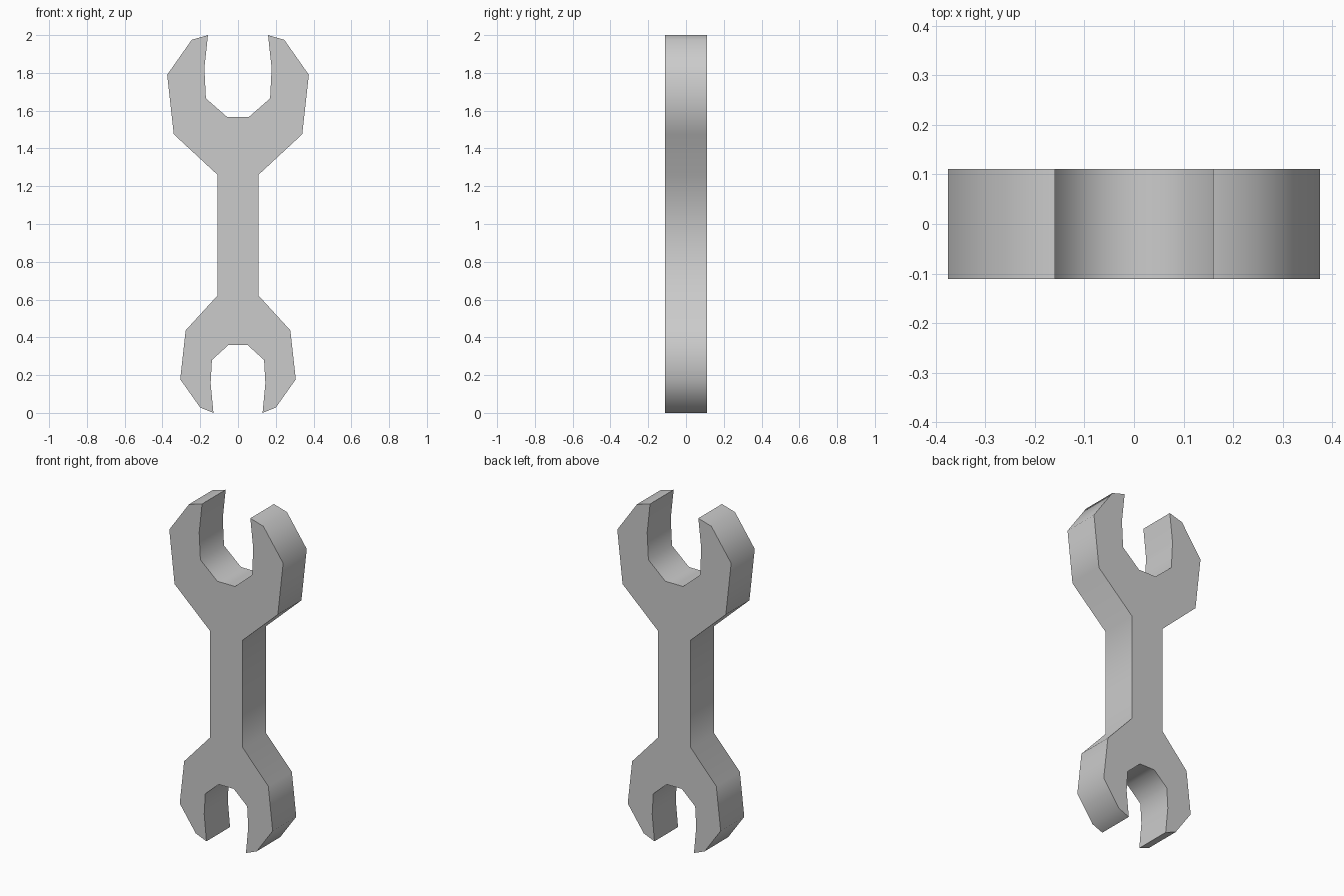
import bpy, bmesh, math

if "Cube" in bpy.data.objects:
    bpy.data.objects.remove(bpy.data.objects["Cube"])

HALF_THICKNESS = 0.111

# Right half of the silhouette (x, z): upper jaw, shaft, lower jaw
upper_jaw = [(0.058, 1.567), (0.17, 1.665), (0.178, 1.825), (0.159, 2.0),
             (0.245, 1.975), (0.375, 1.79), (0.34, 1.475)]
shaft = [(0.108, 1.26), (0.108, 0.622)]
lower_jaw = [(0.277, 0.437), (0.306, 0.178), (0.20, 0.028), (0.13, 0.0),
             (0.145, 0.157), (0.138, 0.28), (0.05, 0.36)]
half = upper_jaw + shaft + lower_jaw
outline = half + [(-x, z) for x, z in reversed(half)]

# Extrude the closed outline through the thickness
bm = bmesh.new()
face = bm.faces.new([bm.verts.new((x, -HALF_THICKNESS, z)) for x, z in outline])
result = bmesh.ops.extrude_face_region(bm, geom=[face], use_keep_orig=True)
back = [v for v in result["geom"] if isinstance(v, bmesh.types.BMVert)]
bmesh.ops.translate(bm, verts=back, vec=(0, 2 * HALF_THICKNESS, 0))
bmesh.ops.recalc_face_normals(bm, faces=bm.faces)

mesh = bpy.data.meshes.new("double_ended_wrench")
bm.to_mesh(mesh)
bm.free()
wrench = bpy.data.objects.new("double_ended_wrench", mesh)
bpy.context.collection.objects.link(wrench)

# Soft rim shading with crisp front and back borders
bpy.context.view_layer.objects.active = wrench
wrench.select_set(True)
bpy.ops.object.shade_smooth_by_angle(angle=math.radians(60))
